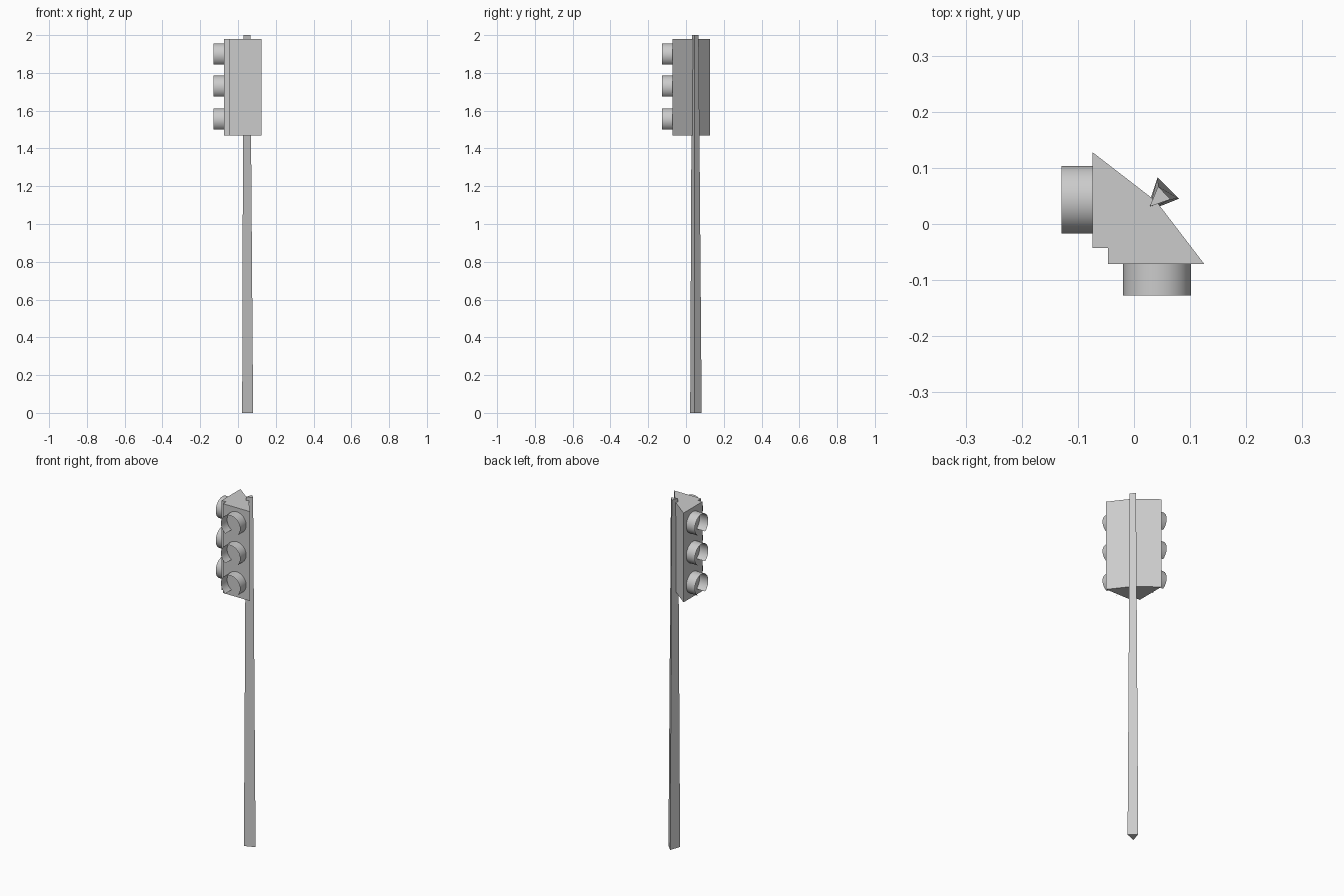
import bpy, bmesh, math
from mathutils import Matrix, Vector

cube = bpy.data.objects.get("Cube")
if cube:
    bpy.data.objects.remove(cube, do_unlink=True)

grey = bpy.data.materials.new("plain grey")
grey.use_nodes = True
GREY = (0.6, 0.6, 0.6, 1)
grey.diffuse_color = GREY
grey.node_tree.nodes["Principled BSDF"].inputs["Base Color"].default_value = GREY


def add_object(name, bm):
    mesh = bpy.data.meshes.new(name)
    bm.to_mesh(mesh)
    bm.free()
    mesh.materials.append(grey)
    obj = bpy.data.objects.new(name, mesh)
    bpy.context.collection.objects.link(obj)
    return obj


def loft(name, lower, upper, z0, z1):
    """Closed solid between two outlines with matching points."""
    bm = bmesh.new()
    a = [bm.verts.new((x, y, z0)) for x, y in lower]
    b = [bm.verts.new((x, y, z1)) for x, y in upper]
    bm.faces.new(a[::-1])
    bm.faces.new(b)
    for i in range(len(a)):
        j = (i + 1) % len(a)
        bm.faces.new((a[i], a[j], b[j], b[i]))
    bmesh.ops.recalc_face_normals(bm, faces=bm.faces)
    return add_object(name, bm)


# Tapered three-sided pole
loft("pole", [(0.022, 0.022), (0.08, 0.045), (0.042, 0.083)],
     [(0.028, 0.031), (0.065, 0.044), (0.043, 0.067)], 0, 2)

# Signal housing with a stepped front corner
outline = [(-0.074, 0.128), (-0.074, -0.043), (-0.046, -0.043),
           (-0.046, -0.071), (0.125, -0.071), (0.04, 0.04)]
loft("signal_housing", outline, outline, 1.468, 1.98)


# Thin round visors, slotted along the bottom
def visor(name, centre, turn, radius=0.0605, depth=0.056, gap=32, steps=28):
    bm = bmesh.new()
    pairs = []
    for i in range(steps + 1):
        a = math.radians(-90 + gap + (360 - 2 * gap) * i / steps)
        x, z = radius * math.cos(a), radius * math.sin(a)
        pairs.append([bm.verts.new((x, y, z)) for y in (0, -depth)])
    for (a, b), (c, d) in zip(pairs, pairs[1:]):
        bm.faces.new((a, b, d, c))
    for f in bm.faces:
        f.smooth = True
    place = Matrix.Translation(Vector(centre)) @ Matrix.Rotation(turn, 4, 'Z')
    bm.transform(place)
    return add_object(name, bm)


for label, z in (("top", 1.896), ("middle", 1.725), ("bottom", 1.552)):
    visor(f"front_{label}_visor", (0.041, -0.071, z), 0)
    visor(f"side_{label}_visor", (-0.073, 0.043, z), -math.pi / 2)
